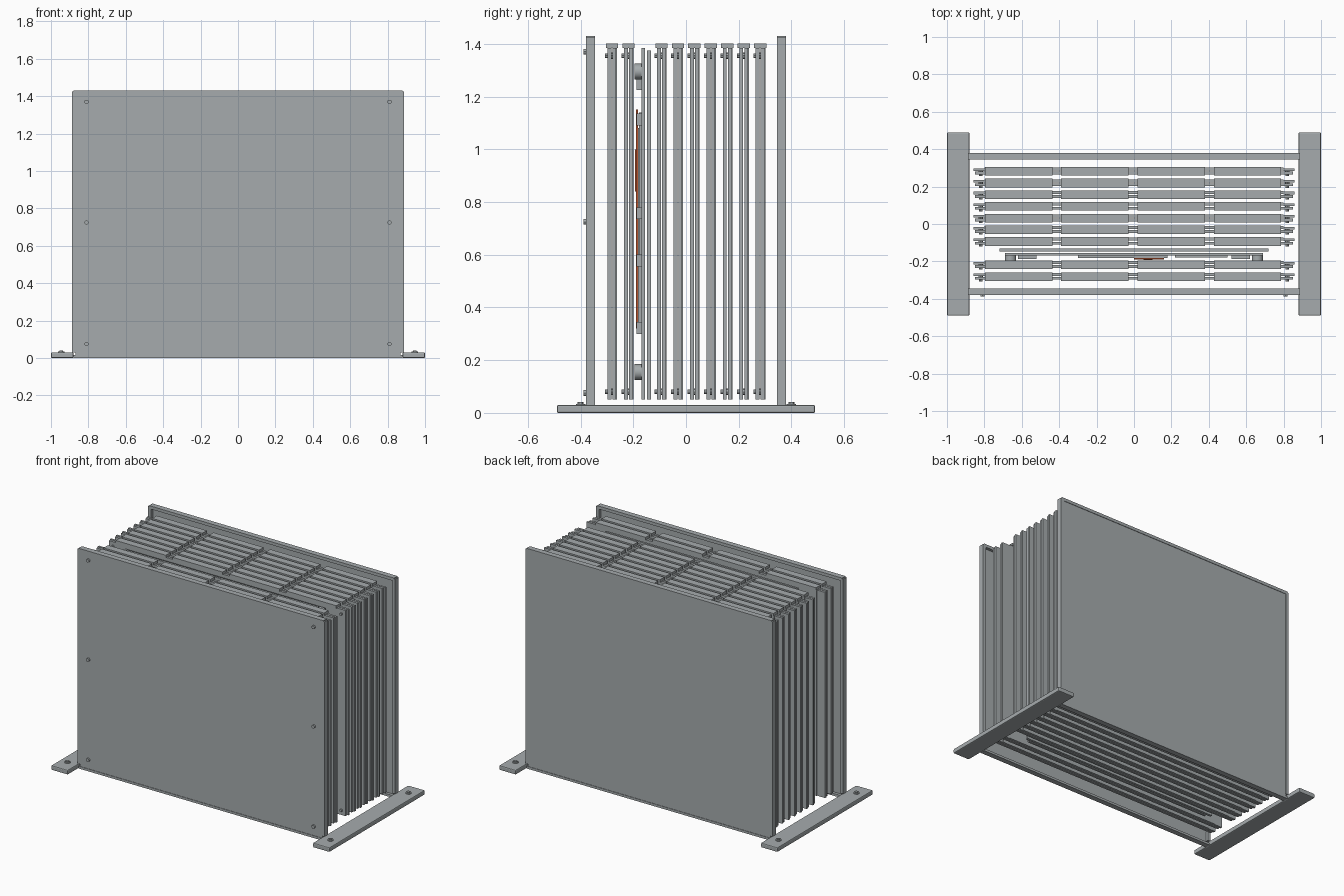
import bpy, math

cube = bpy.data.objects.get("Cube")
if cube:
    bpy.data.objects.remove(cube, do_unlink=True)


def material(name, rgb):
    m = bpy.data.materials.new(name)
    m.use_nodes = True
    m.diffuse_color = (*rgb, 1)
    m.node_tree.nodes["Principled BSDF"].inputs["Base Color"].default_value = (*rgb, 1)
    return m


GREY = material("steel grey", (0.38, 0.41, 0.42))
RUST = material("rust orange", (0.46, 0.09, 0.03))


def box(name, x, y, z, mat=GREY, bevel=0):
    """Box from (min, max) pairs on each axis."""
    bpy.ops.mesh.primitive_cube_add(size=1, location=[sum(p) / 2 for p in (x, y, z)])
    o = bpy.context.object
    o.name = name
    o.scale = [p[1] - p[0] for p in (x, y, z)]
    bpy.ops.object.transform_apply(location=False, rotation=False, scale=True)
    o.data.materials.append(mat)
    if bevel:
        b = o.modifiers.new("bevel", "BEVEL")
        b.width, b.segments = bevel, 2
    return o


def disc(name, loc, radius, depth, axis="Z", sides=12):
    rot = (math.pi / 2, 0, 0) if axis == "Y" else (0, 0, 0)
    bpy.ops.mesh.primitive_cylinder_add(vertices=sides, radius=radius, depth=depth,
                                        location=loc, rotation=rot)
    o = bpy.context.object
    o.name = name
    o.data.materials.append(GREY)
    bpy.ops.object.shade_smooth_by_angle()
    return o


def span(a, b, side):
    """Range mirrored to the given side."""
    return tuple(sorted((a * side, b * side)))


# Feet with bolts
for s, side in ((1, "left"), (-1, "right")):
    box(f"{side}_foot", span(0.88, 1, s), (-0.49, 0.49), (0, 0.03), bevel=0.006)
    for y in (-0.4, 0.4):
        disc(f"{side}_foot_washer", (s * 0.945, y, 0.031), 0.018, 0.006)
        disc(f"{side}_foot_bolt", (s * 0.945, y, 0.035), 0.011, 0.012, sides=6)

# Outer covers: shallow trays opening inwards
for s, end in ((-1, "front"), (1, "back")):
    depth = span(0.345, 0.38, s)
    box(f"{end}_cover_sheet", (-0.87, 0.87), span(0.364, 0.377, s), (0.005, 1.415))
    box(f"{end}_cover_top_rim", (-0.88, 0.88), depth, (1.41, 1.43))
    box(f"{end}_cover_bottom_rim", (-0.88, 0.88), depth, (0, 0.015))
    for t in (-1, 1):
        box(f"{end}_cover_side_rim", span(0.867, 0.888, t), depth, (0.03, 1.424))

# Front cover screws
for x in (-0.81, 0.81):
    for z in (0.075, 0.725, 1.37):
        disc("cover_screw", (x, -0.38, z), 0.011, 0.016, "Y")

# Inner plate stack, the third slot being left for the working unit
for slot in range(10):
    if slot == 2:
        continue
    y = -0.281 + slot * 0.0625
    box("plate_front_layer", (-0.85, 0.85), (y - 0.017, y - 0.002), (0.05, 1.385))
    box("plate_back_layer", (-0.80, 0.80), (y + 0.004, y + 0.020), (0.05, 1.385))
    for k in range(4):
        x = -0.797 + k * 0.408
        box("plate_top_cap", (x, x + 0.36), (y - 0.023, y + 0.023), (1.385, 1.402))
    for s in (-1, 1):
        box("plate_edge_strip", span(0.80, 0.857, s), (y + 0.002, y + 0.016), (0.05, 1.385))
        for z in (0.08, 1.355):
            disc("plate_bolt", (s * 0.82, y - 0.019, z), 0.009, 0.014, "Y", 8)
            disc("plate_spacer", (s * 0.82, y, z), 0.012, 0.03, "Y", 8)

# Working unit: carrier plates with mounted parts
box("carrier_front", (-0.69, 0.69), (-0.168, -0.155), (0.05, 1.385))
box("carrier_back", (-0.72, 0.72), (-0.148, -0.132), (0.05, 1.375))
for x in (-0.66, 0.66):
    for z in (0.155, 1.295):
        disc("carrier_stud", (x, -0.182, z), 0.03, 0.028, "Y")
for s in (-1, 1):
    for z in (0.32, 0.575, 0.755, 1.11, 1.245):
        box("carrier_block", span(0.52, 0.62, s), (-0.188, -0.168), (z - 0.02, z + 0.025))
box("centre_module", (-0.30, 0.18), (-0.182, -0.168), (0.34, 1.08))
box("side_module", (0.22, 0.50), (-0.178, -0.168), (0.60, 1.14))
box("rust_sheet", (0.0, 0.16), (-0.19, -0.183), (0.32, 1.15), RUST)
box("rust_block", (0.05, 0.10), (-0.193, -0.17), (0.84, 1.0), RUST)
